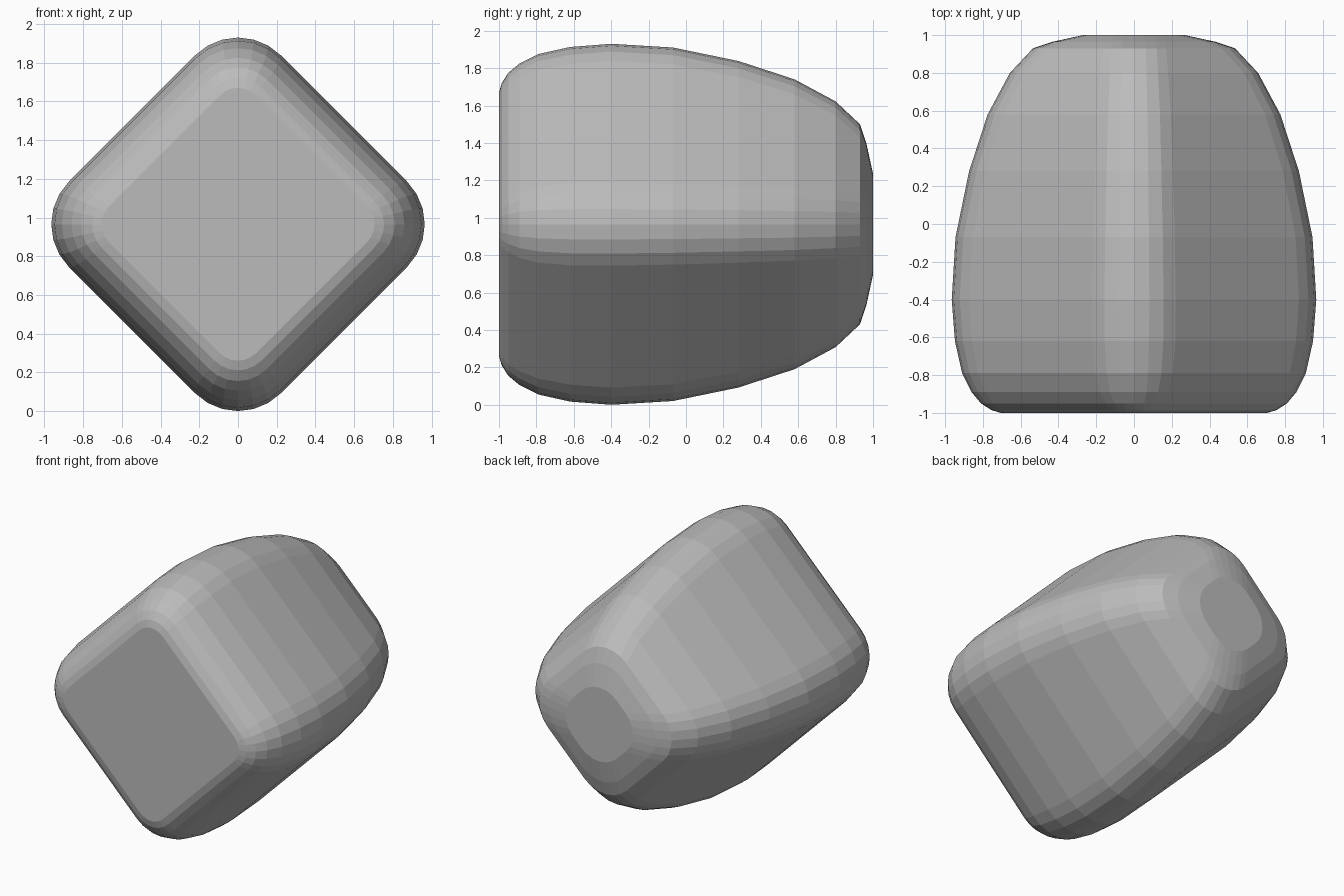
import bpy, bmesh, math

if "Cube" in bpy.data.objects:
    bpy.data.objects.remove(bpy.data.objects["Cube"])

# (y, half diagonal, corner radius) of the diamond cross-section, front to back
STATIONS = [(-1.0, .705, .13), (-.985, .755, .17), (-.95, .81, .21), (-.89, .86, .255),
            (-.79, .91, .29), (-.62, .948, .31), (-.4, .965, .313), (-.07, .945, .305),
            (.28, .873, .29), (.58, .775, .275), (.8, .657, .255), (.93, .535, .24),
            (.965, .43, .23), (1.0, .27, .2)]
CENTRE_Z = .965
ARC = 6  # segments per rounded corner


def diamond(half, radius):
    """Rounded square standing on a corner, as (x, z) points."""
    pts = []
    c = half - radius
    for k in range(4):
        mid = k * math.pi / 2
        for i in range(ARC + 1):
            a = mid + (i / ARC - .5) * math.pi / 2
            pts.append((c * math.cos(mid) + radius * math.cos(a),
                        c * math.sin(mid) + radius * math.sin(a)))
    return pts


# Stone body: loft of the sections, closed by flat end caps
bm = bmesh.new()
rings = [[bm.verts.new((x, y, CENTRE_Z + z)) for x, z in diamond(h, r)]
         for y, h, r in STATIONS]
n = len(rings[0])
for a, b in zip(rings, rings[1:]):
    for i in range(n):
        j = (i + 1) % n
        bm.faces.new((a[i], a[j], b[j], b[i]))
bm.faces.new(rings[0])
bm.faces.new(rings[-1])
bmesh.ops.recalc_face_normals(bm, faces=bm.faces)
mesh = bpy.data.meshes.new("rounded_block")
bm.to_mesh(mesh)
bm.free()

grey = bpy.data.materials.new("stone grey")
grey.diffuse_color = (.5, .5, .5, 1)
grey.use_nodes = True
grey.node_tree.nodes["Principled BSDF"].inputs["Base Color"].default_value = grey.diffuse_color
mesh.materials.append(grey)
block = bpy.data.objects.new("rounded_block", mesh)
bpy.context.collection.objects.link(block)
